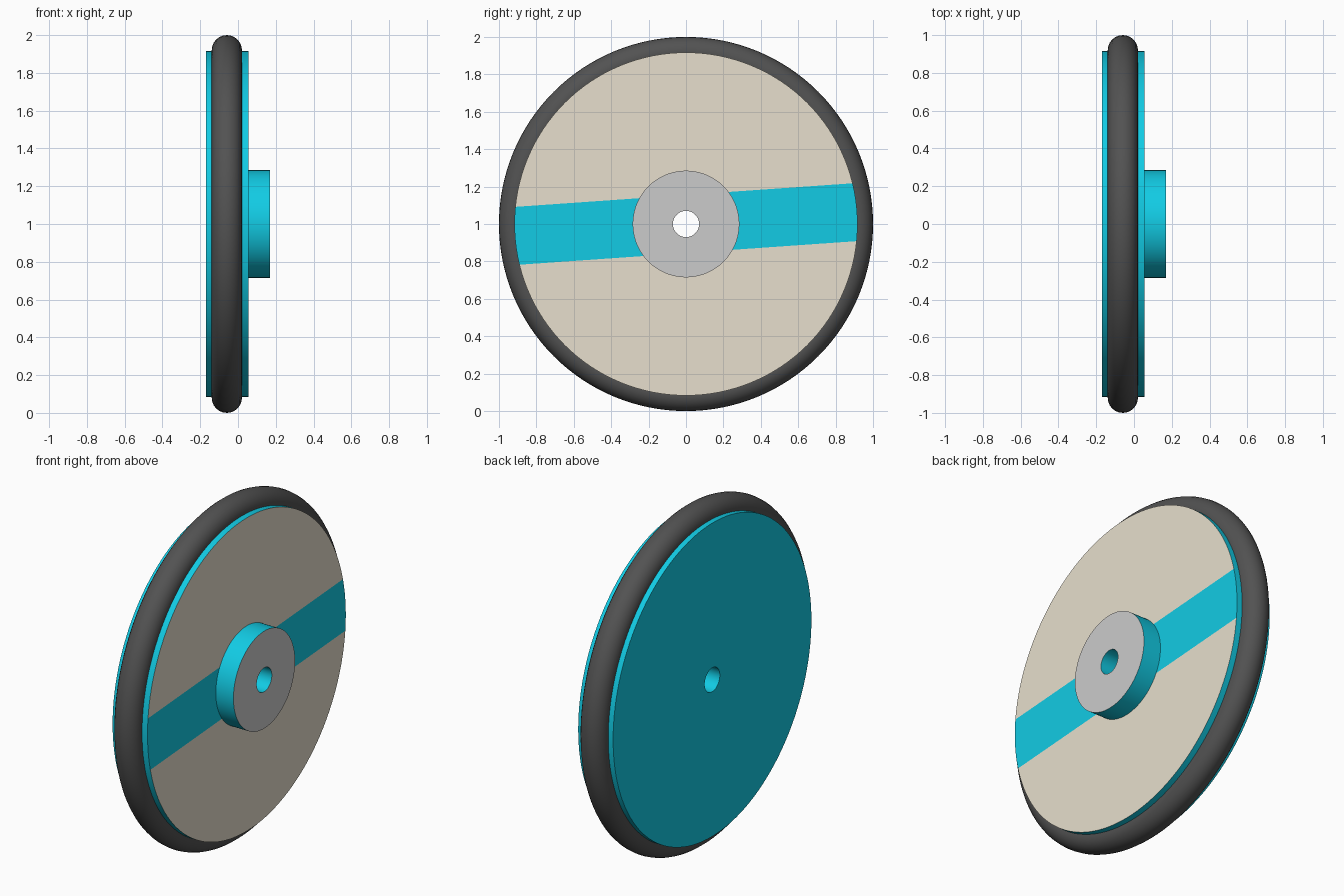
import bpy, bmesh, math
from mathutils import Vector

if "Cube" in bpy.data.objects:
    bpy.data.objects.remove(bpy.data.objects["Cube"])

SEGMENTS = 128
BORE = 0.07
RIM = 0.917
FACE_X = 0.056


def material(name, rgb):
    mat = bpy.data.materials.new(name)
    mat.diffuse_color = (*rgb, 1)
    mat.use_nodes = True
    mat.node_tree.nodes["Principled BSDF"].inputs["Base Color"].default_value = mat.diffuse_color
    return mat


cyan = material("cyan", (0.006, 0.60, 0.78))
cream = material("cream", (0.80, 0.74, 0.61))
grey = material("grey", (0.52, 0.52, 0.52))
rubber = material("rubber", (0.085, 0.085, 0.085))


def lathe(profile):
    """Turn a closed (x, radius) profile around the x axis."""
    bm = bmesh.new()
    rings = []
    for i in range(SEGMENTS):
        a = math.tau * i / SEGMENTS
        rings.append([bm.verts.new((x, r * math.cos(a), r * math.sin(a))) for x, r in profile])
    n = len(profile)
    for i in range(SEGMENTS):
        a, b = rings[i], rings[(i + 1) % SEGMENTS]
        for j in range(n):
            k = (j + 1) % n
            bm.faces.new((a[j], a[k], b[k], b[j]))
    bmesh.ops.recalc_face_normals(bm, faces=bm.faces)
    return bm


def front_faces(bm):
    bm.normal_update()
    return [f for f in bm.faces if f.normal.x > 0.9]


def finish(bm, name, mats):
    mesh = bpy.data.meshes.new(name)
    bm.to_mesh(mesh)
    bm.free()
    for m in mats:
        mesh.materials.append(m)
    ob = bpy.data.objects.new(name, mesh)
    ob.location.z = 1
    bpy.context.collection.objects.link(ob)
    bpy.ops.object.select_all(action='DESELECT')
    ob.select_set(True)
    bpy.context.view_layer.objects.active = ob
    bpy.ops.object.shade_smooth_by_angle(angle=math.radians(35))
    return ob


# Wheel disc, its outer face cut along a tilted stripe
disc = lathe([(-0.17, BORE), (-0.17, RIM), (FACE_X, RIM), (FACE_X, BORE)])
tilt = math.radians(4)
across = Vector((0, -math.sin(tilt), math.cos(tilt)))
half_stripe = 0.155
for side in (-1, 1):
    faces = front_faces(disc)
    edges = list({e for f in faces for e in f.edges})
    verts = list({v for f in faces for v in f.verts})
    bmesh.ops.bisect_plane(disc, geom=verts + edges + faces, dist=1e-5,
                           plane_co=across * half_stripe * side, plane_no=across)
for f in front_faces(disc):
    if abs(f.calc_center_median().dot(across)) > half_stripe:
        f.material_index = 1
finish(disc, "wheel_disc", [cyan, cream])

# Hub boss with a grey end face
hub = lathe([(FACE_X, BORE), (FACE_X, 0.285), (0.17, 0.285), (0.17, BORE)])
for f in front_faces(hub):
    f.material_index = 1
finish(hub, "hub", [cyan, grey])

# Round tyre seated between the disc edges
steps = 24
tyre = lathe([(-0.059 + 0.08 * math.cos(math.tau * i / steps),
               0.92 + 0.08 * math.sin(math.tau * i / steps)) for i in range(steps)])
finish(tyre, "tyre", [rubber])
